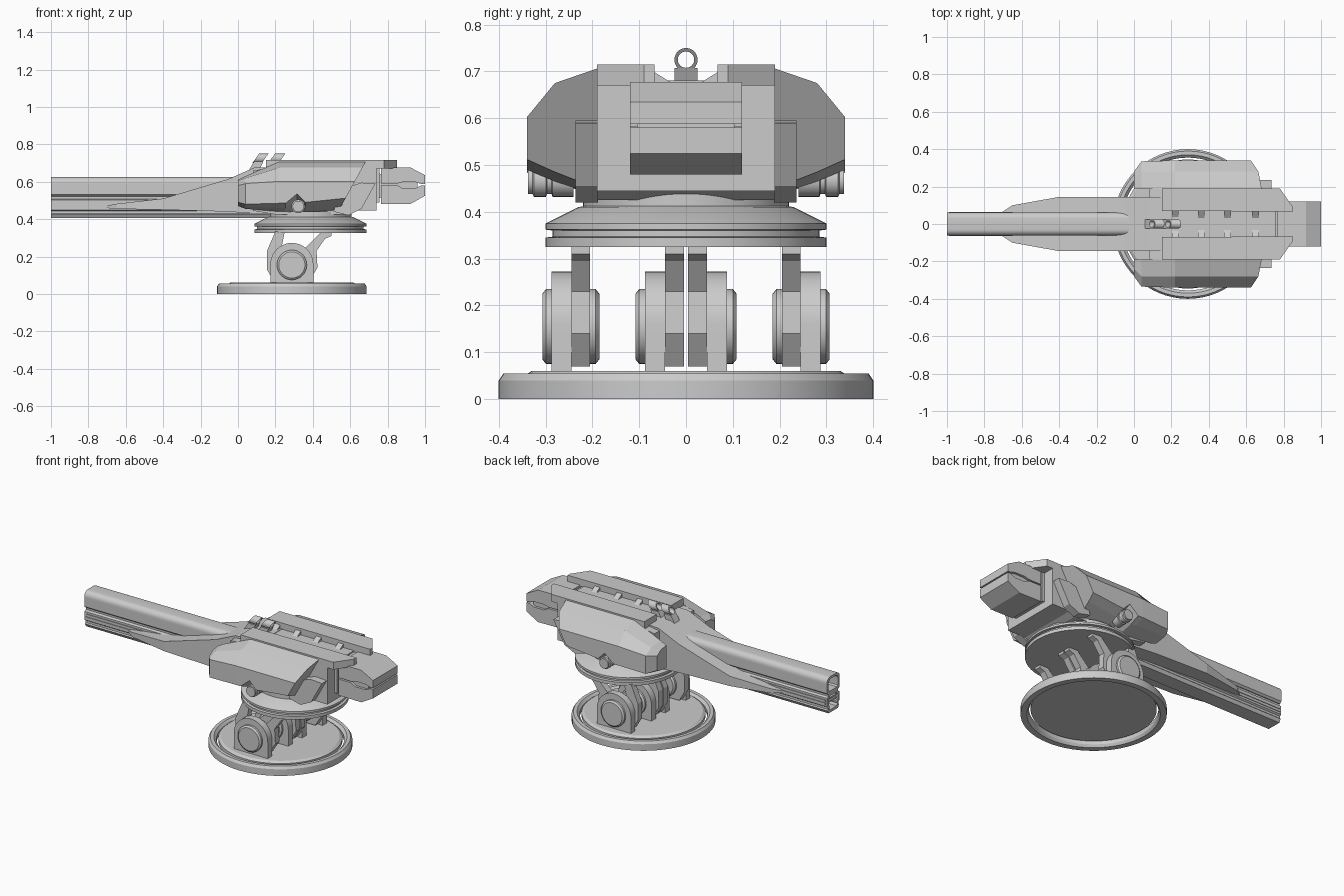
import bpy, bmesh, math

if "Cube" in bpy.data.objects:
    bpy.data.objects.remove(bpy.data.objects["Cube"])


def finish(name, bm, mirror=False, smooth=False):
    bmesh.ops.recalc_face_normals(bm, faces=bm.faces)
    me = bpy.data.meshes.new(name)
    bm.to_mesh(me)
    bm.free()
    ob = bpy.data.objects.new(name, me)
    bpy.context.collection.objects.link(ob)
    if mirror:
        m = ob.modifiers.new("mirror", 'MIRROR')
        m.use_axis = (False, True, False)
    if smooth:
        bpy.context.view_layer.objects.active = ob
        ob.select_set(True)
        bpy.ops.object.shade_smooth_by_angle(angle=math.radians(30))
        ob.select_set(False)
    return ob


def loft(name, rings, mirror=False, smooth=False, closed=False):
    """Skin equal-length rings of 3D points, capped or joined end to end."""
    bm = bmesh.new()
    vs = [[bm.verts.new(p) for p in r] for r in rings]
    n = len(vs[0])
    pairs = list(zip(vs, vs[1:])) + ([(vs[-1], vs[0])] if closed else [])
    for a, b in pairs:
        for i in range(n):
            j = (i + 1) % n
            bm.faces.new((a[i], a[j], b[j], b[i]))
    if not closed:
        bm.faces.new(vs[0])
        bm.faces.new(vs[-1])
    return finish(name, bm, mirror, smooth)


def prism(name, pts, y0, y1, mirror=False, smooth=False):
    """Side profile (x, z) extruded along y."""
    return loft(name, [[(x, y, z) for x, z in pts] for y in (y0, y1)], mirror, smooth)


def slab(name, pts, z0, z1, mirror=False):
    """Plan outline (x, y) extruded along z."""
    return loft(name, [[(x, y, z) for x, y in pts] for z in (z0, z1)], mirror)


def boxes(name, secs):
    """Hull of rectangular cross-sections (x, half width, z low, z high)."""
    return loft(name, [[(x, -w, a), (x, w, a), (x, w, b), (x, -w, b)] for x, w, a, b in secs])


def turned(name, cx, prof, closed=False, n=64):
    """Round part on a vertical axis from (radius, z) pairs."""
    ang = [2 * math.pi * i / n for i in range(n)]
    return loft(name, [[(cx + r * math.cos(t), r * math.sin(t), z) for t in ang]
                       for r, z in prof], smooth=True, closed=closed)


def pin(name, cx, cz, prof, n=32):
    """Round part along y from (radius, y) pairs, mirrored."""
    ang = [2 * math.pi * i / n for i in range(n)]
    return loft(name, [[(cx + r * math.cos(t), y, cz + r * math.sin(t)) for t in ang]
                       for r, y in prof], mirror=True, smooth=True)


# Base ring and disc
CX = 0.288
turned("base_ring", CX, [(.365, 0), (.4, 0), (.4, .04), (.39, .055), (.37, .055), (.355, .04), (.355, .015)],
       closed=True)
turned("base_disc", CX, [(.345, .03), (.345, .05), (.33, .06)])

# Leg brackets, pins and forked arms
arch = [(CX + .115 * math.cos(math.pi * i / 20), .158 + .115 * math.sin(math.pi * i / 20)) for i in range(21)]
arch = [(CX + .115, .055)] + arch + [(CX - .115, .055)]
fork = [(.19, .07), (.38, .07), (.425, .14), (.42, .23), (.465, .295), (.50, .31), (.50, .335), (.44, .325),
        (.35, .235), (.23, .235), (.25, .335), (.20, .335), (.155, .23), (.155, .13)]
for tag, b0, b1, a0, a1, p0, p1 in (("outer", .245, .287, .205, .245, .185, .307),
                                    ("inner", .045, .088, .004, .045, .004, .108)):
    prism(tag + "_leg_bracket", arch, b0, b1, True, True)
    prism(tag + "_leg_arm", fork, a0, a1, True)
    pin(tag + "_leg_pin", CX, .155, [(.07, p0), (.08, p0 + .008), (.08, p1 - .008), (.07, p1)])

# Turntable
turned("turntable", .387, [(.3, .325), (.3, .345), (.285, .347), (.285, .36), (.3, .362), (.3, .375),
                           (.23, .41), (.22, .412), (.22, .44)])

# Central hull, top rails and wedge clips
boxes("hull", [(.08, .19, .445, .66), (.2, .19, .425, .677), (.58, .19, .425, .677), (.62, .19, .445, .677),
               (.74, .19, .445, .677)])
slab("top_rail", [(.15, .07), (.15, .19), (.78, .19), (.85, .09), (.85, .067), (.76, .067)], .67, .715, True)
for i, x in enumerate((.22, .36, .5, .65)):
    loft("rail_clip_%d" % i, [[(x + s, .03, .675), (x + s, .07, .675), (x + s, .07, .7)]
                              for s in (-.018, .018)], True)

# Rear counterweight: two shells around a narrower core
boxes("counterweight_core", [(.65, .105, .5, .655), (.96, .105, .54, .62)])
prism("counterweight_top", [(.765, .59), (.85, .59), (.88, .598), (.95, .598), (.98, .588), (1, .588),
                            (1, .635), (.92, .677), (.765, .677)], -.12, .12)
prism("counterweight_bottom", [(.765, .482), (.92, .48), (1, .525), (1, .58), (.98, .58),
                               (.95, .565), (.88, .565), (.85, .582), (.765, .582)], -.12, .12)
boxes("counterweight_collar", [(.73, .12, .49, .67), (.757, .12, .49, .67)])

# Side pods with a notch in the lower edge and a raked flat back
low = [(.22, .485, .44), (.255, .485, .44), (.315, .535, .437), (.36, .49, .436)]
pod = [[(0, .19, .61), (0, .24, .605), (0, .28, .58), (0, .28, .49), (0, .25, .48), (0, .19, .47)],
       [(.04, .19, .63), (.04, .28, .62), (.04, .335, .59), (.04, .335, .48), (.04, .28, .467), (.04, .19, .455)]]
pod += [[(x, .19, .706), (x, .28, .675), (x, .34, .602), (x, .34, e), (x, .28, e - .025), (x, .19, b)]
        for x, e, b in low]
back = [(.19, .706), (.28, .675), (.34, .602), (.34, .512), (.28, .485), (.19, .45)]
pod.append([(.625 + .55 * (z - .602), y, z) for y, z in back])
loft("side_pod", pod, True)
prism("side_pod_fin", [(.51, .44), (.59, .42), (.66, .455), (.735, .59), (.66, .595), (.55, .56)], .188, .236, True)
pin("side_pod_knob", .322, .468, [(.036, .24), (.036, .285), (.03, .287), (.03, .297), (.036, .299),
                                  (.036, .325), (.03, .328), (.03, .338)])

# Shroud around the rear of the barrels
boxes("barrel_shroud", [(-.71, .06, .46, .47), (-.65, .1, .455, .482), (-.4, .145, .45, .51),
                        (-.05, .145, .44, .615), (.085, .145, .43, .675), (.25, .14, .43, .68)])


# Hollow twin barrels
def barrel(name, half, back, depth, mid, scale):
    prof = half + [(-y, z) for y, z in reversed(half)]
    inner = [(y * scale, mid + (z - mid) * scale) for y, z in prof]
    loft(name, [[(x, y, z) for y, z in p] for x, p in
                ((depth, inner), (-1, inner), (-1, prof), (back, prof))], smooth=True)


top = [(.05, .522), (.062, .532), (.062, .585)]
top += [(.03 + .032 * math.cos(t), .593 + .032 * math.sin(t)) for t in [math.pi * i / 12 for i in range(7)]]
barrel("upper_barrel", top, .02, -.7, .575, .72)
bottom = [(.045, .523), (.045, .508), (.06, .502), (.06, .45), (.05, .443), (.05, .43), (.056, .424), (.045, .405)]
barrel("lower_barrel", bottom, .25, -.7, .465, .72)
for i, z in enumerate((.467, .485)):
    boxes("barrel_side_rib_%d" % i, [(-.99, .064, z - .005, z + .005), (-.6, .064, z - .005, z + .005)])

# Ring sight: two slanted tubes on small posts
ang = [2 * math.pi * i / 20 for i in range(20)]
for tag, x0, x1 in (("front", .085, .135), ("rear", .17, .225)):
    rings = [[(x + .7 * (.025 * r * math.sin(t)) + .01, .025 * r * math.cos(t), .725 + .025 * r * math.sin(t))
              for t in ang] for x, r in ((x0, 1), (x1, 1), (x1, .7), (x0, .7))]
    loft(tag + "_sight_ring", rings, smooth=True, closed=True)
    prism(tag + "_sight_post", [(x0 - .025, .665), (x1 - .02, .665), (x1, .707), (x0, .707)], -.025, .025)
